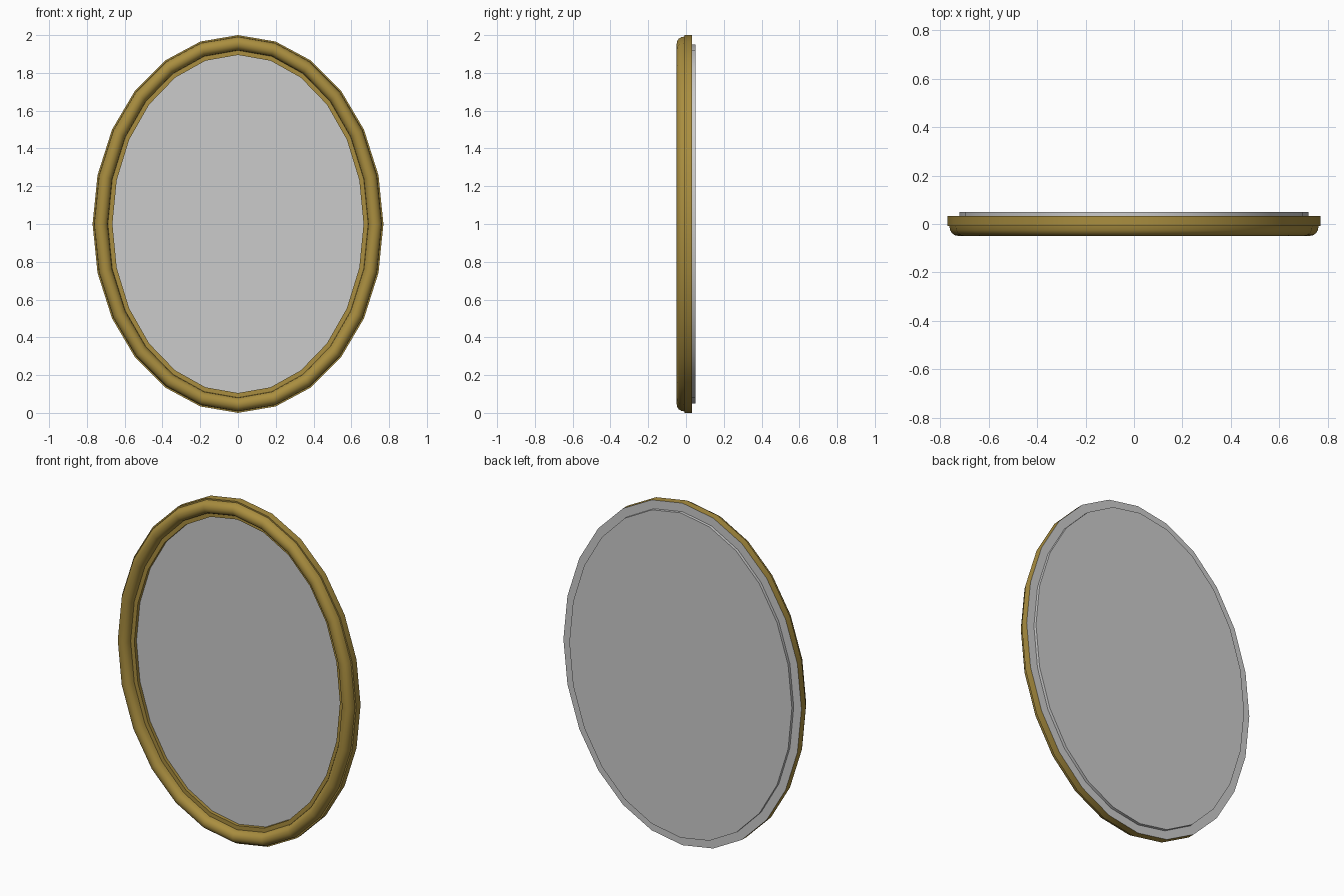
import bpy, bmesh, math

if "Cube" in bpy.data.objects:
    bpy.data.objects.remove(bpy.data.objects["Cube"])

SEG = 24
RX, RZ = 0.77, 1.0


def ring(bm, inset, y):
    """Elliptical loop of vertices, pulled in from the outer rim."""
    return [bm.verts.new(((RX - inset) * math.sin(2 * math.pi * i / SEG), y,
                          1.0 + (RZ - inset) * math.cos(2 * math.pi * i / SEG)))
            for i in range(SEG)]


def bridge(bm, a, b):
    return [bm.faces.new((a[i], a[(i + 1) % SEG], b[(i + 1) % SEG], b[i]))
            for i in range(SEG)]


def finish(bm, name, mats=()):
    bmesh.ops.recalc_face_normals(bm, faces=bm.faces[:])
    me = bpy.data.meshes.new(name)
    bm.to_mesh(me)
    bm.free()
    for m in mats:
        me.materials.append(m)
    ob = bpy.data.objects.new(name, me)
    bpy.context.collection.objects.link(ob)
    bpy.ops.object.select_all(action='DESELECT')
    ob.select_set(True)
    bpy.context.view_layer.objects.active = ob
    bpy.ops.object.shade_smooth_by_angle(angle=math.radians(32))
    return ob


def disc(name, inset, y0, y1):
    bm = bmesh.new()
    a, b = ring(bm, inset, y0), ring(bm, inset, y1)
    bridge(bm, a, b)
    bm.faces.new(a)
    bm.faces.new(b)
    return finish(bm, name)


gold = bpy.data.materials.new("gold")
gold.diffuse_color = (0.40, 0.27, 0.05, 1)
gold.use_nodes = True
gold.node_tree.nodes["Principled BSDF"].inputs["Base Color"].default_value = gold.diffuse_color
grey = bpy.data.materials.new("back_grey")
grey.diffuse_color = (0.6, 0.6, 0.6, 1)
grey.use_nodes = True
grey.node_tree.nodes["Principled BSDF"].inputs["Base Color"].default_value = grey.diffuse_color

# Frame: flat rim with a rounded bead on the front, grey back face
STEP, BACK = -0.008, 0.033
bead = [(0.0445 - 0.0365 * math.cos(math.pi * k / 8),
         STEP - 0.041 * math.sin(math.pi * k / 8) ** 0.9 if 0 < k < 8 else STEP)
        for k in range(9)]
profile = [(0, BACK), (0, STEP)] + bead + [(0.105, STEP), (0.105, BACK)]
bm = bmesh.new()
loops = [ring(bm, *p) for p in profile]
for a, b in zip(loops, loops[1:]):
    bridge(bm, a, b)
for f in bridge(bm, loops[-1], loops[0]):
    f.material_index = 1
finish(bm, "frame", (gold, grey))

# Mirror glass inside the opening
disc("mirror_glass", 0.105, 0.012, 0.032)

# Backing board behind the frame
disc("backing_board", 0.05, 0.033, 0.05)
